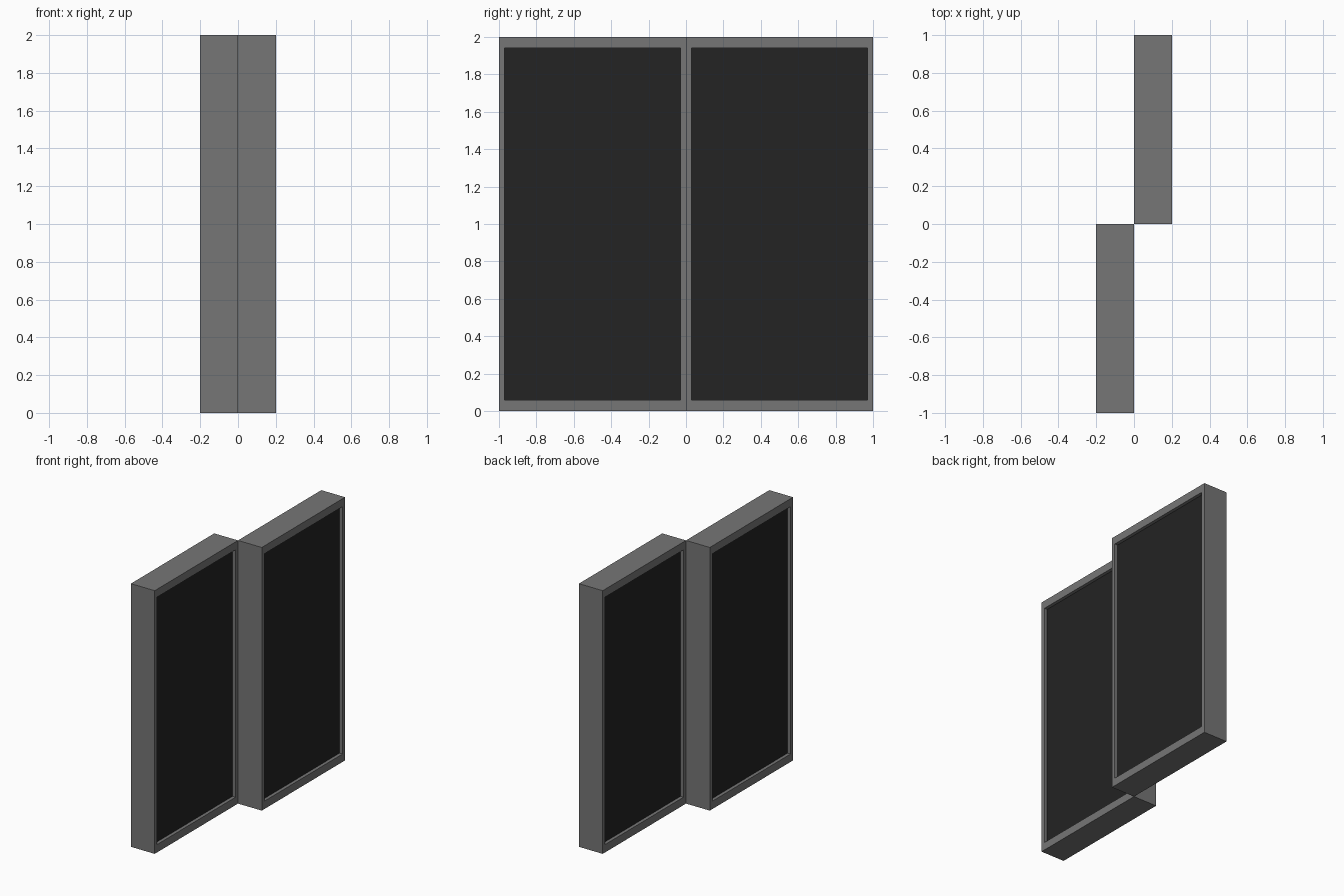
import bpy, bmesh

if "Cube" in bpy.data.objects:
    bpy.data.objects.remove(bpy.data.objects["Cube"])

W, H, T = 1.0, 2.0, 0.2        # panel width (y), height (z), thickness (x)
BY, BZ, RECESS = 0.03, 0.06, 0.025


def material(name, value):
    m = bpy.data.materials.new(name)
    m.diffuse_color = (value, value, value, 1)
    m.use_nodes = True
    m.node_tree.nodes["Principled BSDF"].inputs["Base Color"].default_value = m.diffuse_color
    return m


grey = material("frame grey", 0.18)
dark = material("dark pane", 0.017)


def panel(name, cx, cy):
    """Upright slab with a recessed dark pane on both broad sides."""
    bm = bmesh.new()
    bmesh.ops.create_cube(bm, size=1)
    for v in bm.verts:
        v.co.x = cx + v.co.x * T
        v.co.y = cy + v.co.y * W
        v.co.z = H / 2 + v.co.z * H
    bm.normal_update()
    for face in [f for f in bm.faces if abs(f.normal.x) > 0.9]:
        side = 1 if face.normal.x > 0 else -1
        # border: inset, then fit to the uneven frame widths
        bmesh.ops.inset_individual(bm, faces=[face], thickness=0.02)
        for v in face.verts:
            v.co.y = cy + (W / 2 - BY) * (1 if v.co.y > cy else -1)
            v.co.z = H / 2 + (H / 2 - BZ) * (1 if v.co.z > H / 2 else -1)
        # reveal: second inset pushed straight inwards
        bmesh.ops.inset_individual(bm, faces=[face], thickness=0.0)
        for v in face.verts:
            v.co.x -= side * RECESS
        face.material_index = 1
    bm.normal_update()
    mesh = bpy.data.meshes.new(name)
    bm.to_mesh(mesh)
    bm.free()
    mesh.materials.append(grey)
    mesh.materials.append(dark)
    obj = bpy.data.objects.new(name, mesh)
    bpy.context.collection.objects.link(obj)


# two staggered sliding panels
panel("front_panel", -T / 2, -W / 2)
panel("back_panel", T / 2, W / 2)
